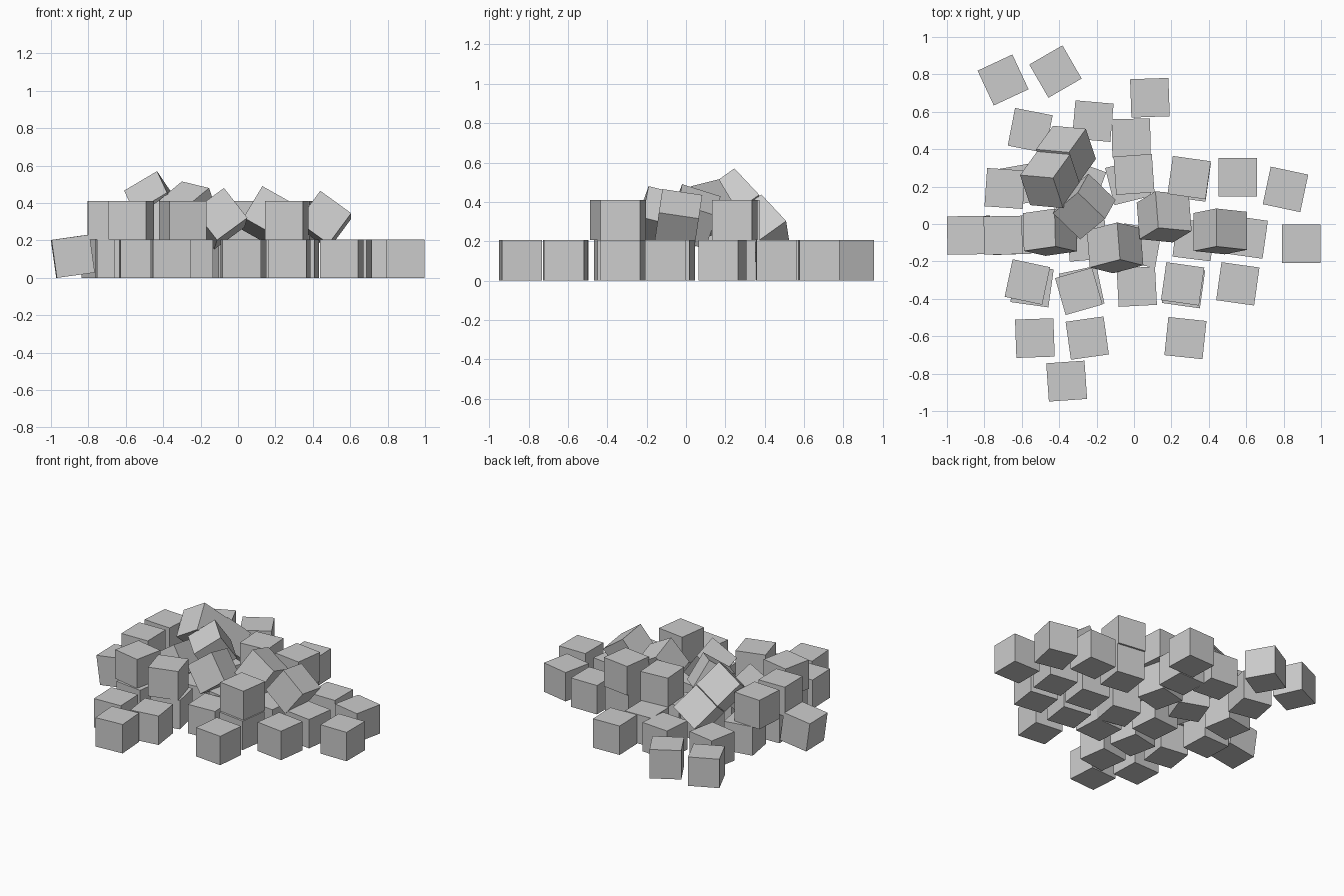
import bpy
from math import radians
from mathutils import Vector, Matrix

if "Cube" in bpy.data.objects:
    bpy.data.objects.remove(bpy.data.objects["Cube"])

S = 0.205  # cube edge length


def cube(name, matrix):
    bpy.ops.mesh.primitive_cube_add(size=S)
    ob = bpy.context.object
    ob.name = name
    ob.matrix_world = matrix


def flat(name, x, y, z, deg, tilt=0):
    """Cube turned about z, with an optional lean about y."""
    rot = Matrix.Rotation(radians(deg), 4, 'Z') @ Matrix.Rotation(radians(tilt), 4, 'Y')
    cube(name, Matrix.Translation((x, y, z)) @ rot)


def tumbled(name, peak, a, b):
    """Cube given by its top corner and two edge directions."""
    a = Vector(a).normalized()
    b = Vector(b)
    b = (b - a * b.dot(a)).normalized()
    c = a.cross(b)
    if c.z > 0:
        a, b = b, a
        c = a.cross(b)
    m = Matrix((a, b, c)).transposed().to_4x4()
    cube(name, Matrix.Translation(Vector(peak) + (a + b + c) * S / 2) @ m)


# cubes lying on the ground: x, y, turn
ground = [
    (-.70, .77, 25), (-.42, .815, 30), (.085, .675, 2), (-.22, .55, -5),
    (-.015, .46, 1), (-.555, .50, -11), (.555, .25, 0), (.81, .185, -12),
    (.895, -.105, 0), (.60, -.07, -8), (.015, -.335, 3), (.555, -.32, -8),
    (-.53, -.61, 2), (-.25, -.61, 8), (.275, -.61, -6), (-.36, -.84, 4),
    (-.545, -.33, -8), (-.28, -.345, 12), (.265, -.335, -8), (.295, .235, -8),
    (-.03, .225, 14), (-.61, .21, 10), (-.655, -.06, 2), (.03, -.115, -10),
    (.32, -.085, -7), (-.28, .215, -20), (-.25, -.09, 5),
]
for i, (x, y, r) in enumerate(ground):
    flat(f"ground_cube_{i}", x, y, S / 2, r)
flat("leaning_cube", -.883, -.06, .115, 1, -8)

# cubes stacked flat on the second layer
second = [
    (0, .265, 4), (-.69, .19, -4), (-.70, -.06, 1), (.295, .248, -8),
    (-.57, -.31, -12), (-.295, -.36, 16), (.26, -.32, -8),
]
for i, (x, y, r) in enumerate(second):
    flat(f"stacked_cube_{i}", x, y, S * 1.5, r)

# tumbled cubes resting on the others: peak corner, two edge directions
tumble = [
    ((-.433, .246, .57), (-.177, .016, -.105), (.097, .125, -.13)),
    ((-.348, .383, .437), (-.177, .016, -.105), (.097, .125, -.13)),
    ((-.30, .168, .515), (.145, -.14, -.035), (-.118, -.123, -.113)),
    ((.44, -.12, .465), (0, .202, -.03), (.166, 0, -.123)),
    ((.13, -.02, .49), (-.015, .19, -.06), (.18, -.02, -.10)),
    ((-.075, -.19, .48), (-.015, .197, -.05), (.125, -.03, -.16)),
    ((-.42, -.12, .415), (-.005, .2, -.035), (-.17, -.02, -.115)),
]
for i, (p, a, b) in enumerate(tumble):
    tumbled(f"tumbled_cube_{i}", p, a, b)
